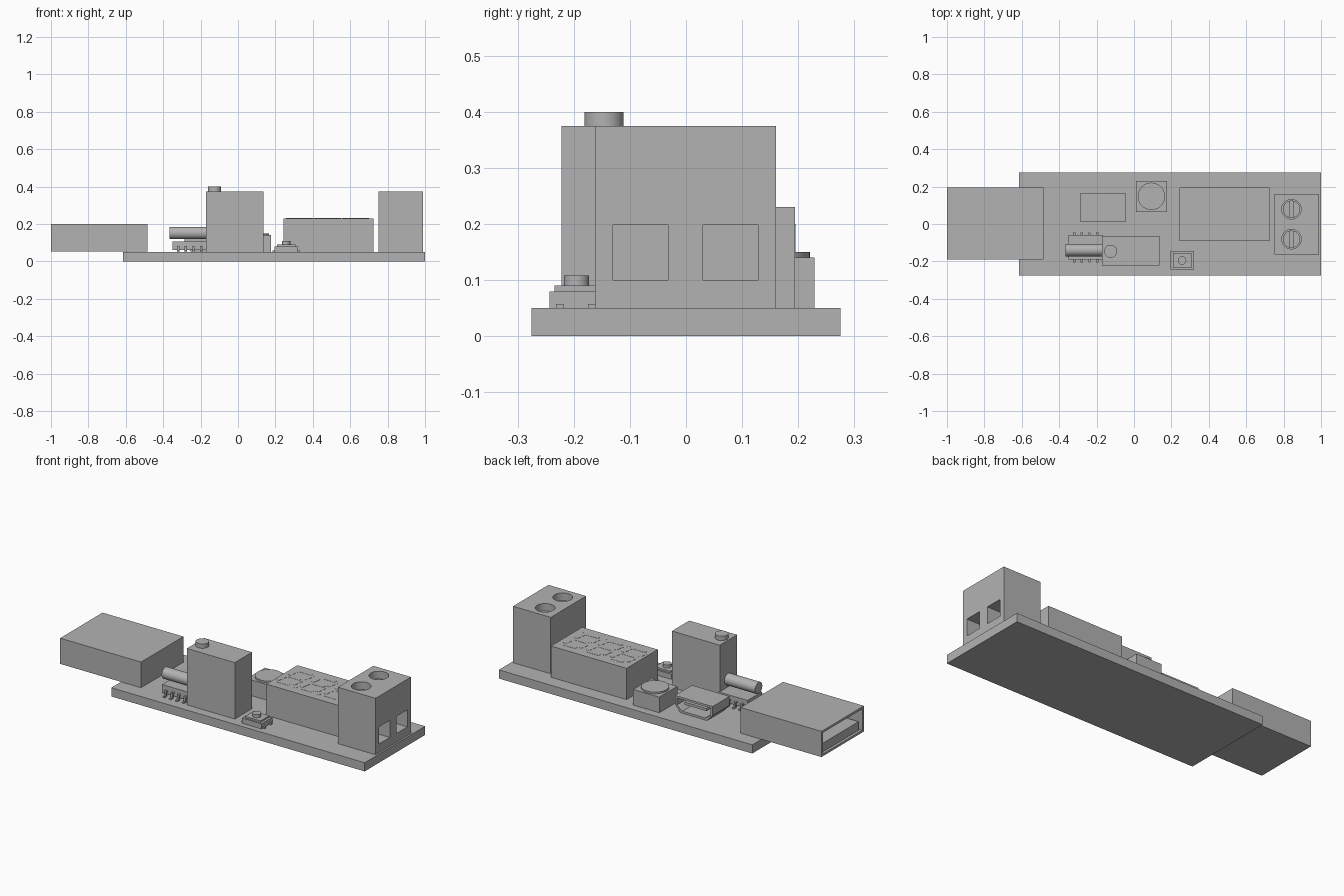
import bpy, bmesh
from mathutils import Vector, Matrix

old = bpy.data.objects.get("Cube")
if old:
    bpy.data.objects.remove(old, do_unlink=True)

grey = bpy.data.materials.new("neutral grey")
grey.use_nodes = True
colour = (0.45, 0.45, 0.45, 1)
grey.diffuse_color = colour
grey.node_tree.nodes["Principled BSDF"].inputs["Base Color"].default_value = colour


def finish(name, bm):
    bmesh.ops.recalc_face_normals(bm, faces=bm.faces)
    mesh = bpy.data.meshes.new(name)
    bm.to_mesh(mesh)
    bm.free()
    mesh.materials.append(grey)
    obj = bpy.data.objects.new(name, mesh)
    bpy.context.collection.objects.link(obj)
    return obj


def box(name, x, y, z):
    """Box given by its (low, high) range on each axis."""
    bm = bmesh.new()
    lo, hi = Vector((x[0], y[0], z[0])), Vector((x[1], y[1], z[1]))
    mat = Matrix.Translation((lo + hi) / 2) @ Matrix.Diagonal((*(hi - lo), 1))
    bmesh.ops.create_cube(bm, size=1, matrix=mat)
    return finish(name, bm)


def rod(name, start, end, r):
    """Smooth cylinder between two points."""
    start, end = Vector(start), Vector(end)
    axis = end - start
    turn = axis.to_track_quat('Z', 'Y').to_matrix().to_4x4()
    bm = bmesh.new()
    bmesh.ops.create_cone(bm, cap_ends=True, segments=40, radius1=r, radius2=r,
                          depth=axis.length,
                          matrix=Matrix.Translation((start + end) / 2) @ turn)
    for f in bm.faces:
        f.smooth = len(f.verts) == 4
    return finish(name, bm)


def prism(name, profile, y):
    """Extrude an (x, z) profile along y."""
    bm = bmesh.new()
    face = bm.faces.new([bm.verts.new((px, y[0], pz)) for px, pz in profile])
    new = bmesh.ops.extrude_face_region(bm, geom=[face])["geom"]
    verts = [v for v in new if isinstance(v, bmesh.types.BMVert)]
    bmesh.ops.translate(bm, verts=verts, vec=(0, y[1] - y[0], 0))
    return finish(name, bm)


def cut(obj, *cutters):
    for c in cutters:
        mod = obj.modifiers.new("cut", 'BOOLEAN')
        mod.operation, mod.solver, mod.object = 'DIFFERENCE', 'EXACT', c
        bpy.context.view_layer.objects.active = obj
        bpy.ops.object.modifier_apply(modifier=mod.name)
        bpy.data.objects.remove(c, do_unlink=True)


top = 0.05  # upper surface of the board
box("circuit_board", (-0.615, 1), (-0.275, 0.275), (0, top))

# Large plug: thin shell open at the end, tongue in the lower half
shell = box("plug_shell", (-1, -0.485), (-0.19, 0.195), (0.052, 0.2))
cut(shell, box("plug_cutter", (-1.1, -0.55), (-0.177, 0.182), (0.065, 0.187)))
box("plug_tongue", (-0.985, -0.54), (-0.165, 0.17), (0.065, 0.115))

# Small socket: tapered shell open at the back, with a tongue
socket_y = (0.01, 0.165)


def socket_profile(w):
    l, r, b, t = -0.285 + w, -0.045 - w, top + w, 0.14 - w
    return [(l, t), (r, t), (r, 0.088), (r - 0.035, b), (l + 0.035, b), (l, 0.088)]


socket = prism("socket_shell", socket_profile(0), socket_y)
cut(socket, prism("socket_cutter", socket_profile(0.012), (0.03, 0.2)))
box("socket_tongue", (-0.235, -0.095), (0.025, 0.15), (0.095, 0.11))

# Tall trimmer with adjusting screw and side shaft
box("trimmer_body", (-0.17, 0.135), (-0.222, -0.065), (top, 0.375))
rod("trimmer_screw", (-0.125, -0.146, 0.37), (-0.125, -0.146, 0.4), 0.035)
rod("trimmer_shaft", (-0.365, -0.14, 0.152), (-0.16, -0.14, 0.152), 0.033)

# Chip with four bent legs on each side
box("chip_body", (-0.35, -0.165), (-0.19, -0.06), (0.06, 0.107))
for i in range(4):
    x = -0.32 + 0.041 * i
    for side in (-1, 1):
        def span(a, b):
            return sorted((-0.125 + side * a, -0.125 + side * b))
        px = (x - 0.006, x + 0.006)
        box("chip_leg_shoulder", px, span(0.06, 0.08), (0.075, 0.083))
        box("chip_leg_drop", px, span(0.072, 0.08), (top, 0.083))
        box("chip_leg_foot", px, span(0.072, 0.094), (top, 0.058))

# Push button
box("button_base", (0.195, 0.32), (-0.243, -0.145), (top, 0.08))
box("button_plate", (0.208, 0.307), (-0.234, -0.154), (0.08, 0.09))
rod("button_cap", (0.257, -0.195, 0.085), (0.257, -0.195, 0.108), 0.0225)
for y in (-0.225, -0.168):
    box("button_legs", (0.185, 0.332), (y - 0.007, y + 0.007), (top, 0.057))

# Coil
box("coil_body", (0.01, 0.176), (0.065, 0.229), (top, 0.14))
rod("coil_core", (0.093, 0.148, 0.13), (0.093, 0.148, 0.15), 0.073)

# Display with three slanted digits, each followed by a point
box("display_body", (0.243, 0.725), (-0.09, 0.194), (top, 0.23))
plate = (0.229, 0.231)
W, H, T = 0.05, 0.085, 0.009
for i in range(3):
    cx, cy = 0.325 + 0.15 * i, 0.055
    bars = [(0, s * H, W - 0.014, T) for s in (-1, 0, 1)]
    bars += [(sx * W, sy * H / 2, T, H / 2 - 0.014) for sx in (-1, 1) for sy in (-1, 1)]
    for bx, by, hw, hh in bars:
        seg = box("display_segment", (cx + bx - hw, cx + bx + hw),
                  (cy + by - hh, cy + by + hh), plate)
        for v in seg.data.vertices:
            v.co.x += 0.15 * (v.co.y - cy)
    rod("display_point", (cx + 0.065, cy - 0.09, plate[0]),
        (cx + 0.065, cy - 0.09, plate[1]), 0.01)

# Terminal block: wire openings in the end, recessed slotted screws on top
block = box("terminal_block", (0.75, 0.99), (-0.162, 0.16), (top, 0.375))
for y in (-0.081, 0.079):
    cut(block,
        box("wire_cutter", (0.82, 1.1), (y - 0.049, y + 0.049), (0.1, 0.198)),
        rod("screw_cutter", (0.842, y, 0.3), (0.842, y, 0.45), 0.052))
    screw = rod("terminal_screw", (0.842, y, 0.29), (0.842, y, 0.335), 0.046)
    cut(screw, box("slot_cutter", (0.834, 0.85), (y - 0.1, y + 0.1), (0.32, 0.4)))
